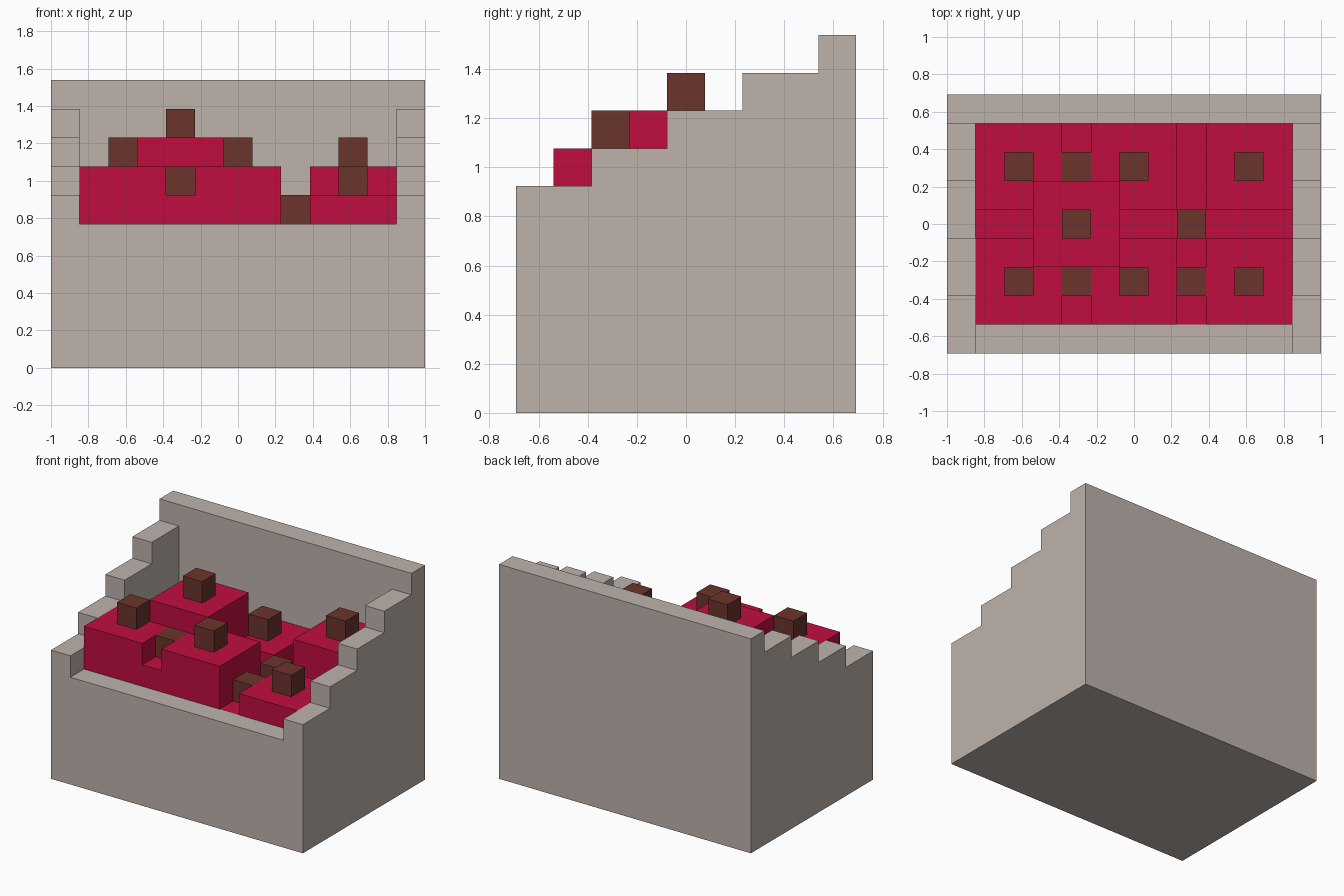
import bpy
import bmesh

cube = bpy.data.objects.get("Cube")
if cube:
    bpy.data.objects.remove(cube, do_unlink=True)

U = 2 / 13  # one block unit


def material(name, rgb):
    m = bpy.data.materials.new(name)
    m.use_nodes = True
    m.diffuse_color = (*rgb, 1)
    m.node_tree.nodes["Principled BSDF"].inputs["Base Color"].default_value = (*rgb, 1)
    return m


STONE = material("warm_grey", (0.515, 0.448, 0.410))
RED = material("crimson", (0.527, 0.004, 0.050))
BROWN = material("dark_brown", (0.145, 0.034, 0.025))


def finish(name, bm, mat):
    bmesh.ops.recalc_face_normals(bm, faces=bm.faces)
    me = bpy.data.meshes.new(name)
    bm.to_mesh(me)
    bm.free()
    me.materials.append(mat)
    ob = bpy.data.objects.new(name, me)
    bpy.context.collection.objects.link(ob)
    return ob


def box(name, x0, x1, y0, y1, z0, z1, mat):
    """Box given by its bounds in block units."""
    bm = bmesh.new()
    bmesh.ops.create_cube(bm, size=1)
    for v in bm.verts:
        v.co = ((x1 if v.co.x > 0 else x0) * U,
                (y1 if v.co.y > 0 else y0) * U,
                (z1 if v.co.z > 0 else z0) * U)
    return finish(name, bm, mat)


def side_wall(name, x0, x1):
    """Stepped wall, rising towards the back."""
    profile = [(-4.5, 0), (-4.5, 6), (-2.5, 6), (-2.5, 7), (-0.5, 7), (-0.5, 8),
               (1.5, 8), (1.5, 9), (3.5, 9), (3.5, 0)]
    bm = bmesh.new()
    face = bm.faces.new([bm.verts.new((x0 * U, y * U, z * U)) for y, z in profile])
    ext = bmesh.ops.extrude_face_region(bm, geom=[face])
    new = [g for g in ext["geom"] if isinstance(g, bmesh.types.BMVert)]
    bmesh.ops.translate(bm, verts=new, vec=((x1 - x0) * U, 0, 0))
    return finish(name, bm, STONE)


# Enclosing walls and base
side_wall("left_stepped_wall", 5.5, 6.5)
side_wall("right_stepped_wall", -6.5, -5.5)
box("back_wall", -6.5, 6.5, 3.5, 4.5, 0, 10, STONE)
box("front_wall", -5.5, 5.5, -4.5, -3.5, 0, 5, STONE)
box("base", -5.5, 5.5, -3.5, 3.5, 0, 4, STONE)

# Red floor and the square platforms: centre x, centre y, top height
box("floor", -5.5, 5.5, -3.5, 3.5, 4, 5, RED)
platforms = [(-4, -2, 7), (0, -2, 7), (4, -2, 6),
             (-4, 2, 6), (0, 2, 6), (4, 2, 7), (-2, 0, 8)]
for i, (x, y, top) in enumerate(platforms, 1):
    box(f"platform_{i}", x - 1.5, x + 1.5, y - 1.5, y + 1.5, 5, top, RED)
box("front_step", -2.5, -1.5, -3.5, -1.5, 5, 6, RED)

# Brown cubes on the platforms and in the gaps between them
gaps = [(-2, -2, 6), (-2, 2, 5), (2, 0, 5), (2, -2, 5)]
for i, (x, y, z) in enumerate(platforms + gaps, 1):
    box(f"post_{i}", x - 0.5, x + 0.5, y - 0.5, y + 0.5, z, z + 1, BROWN)
